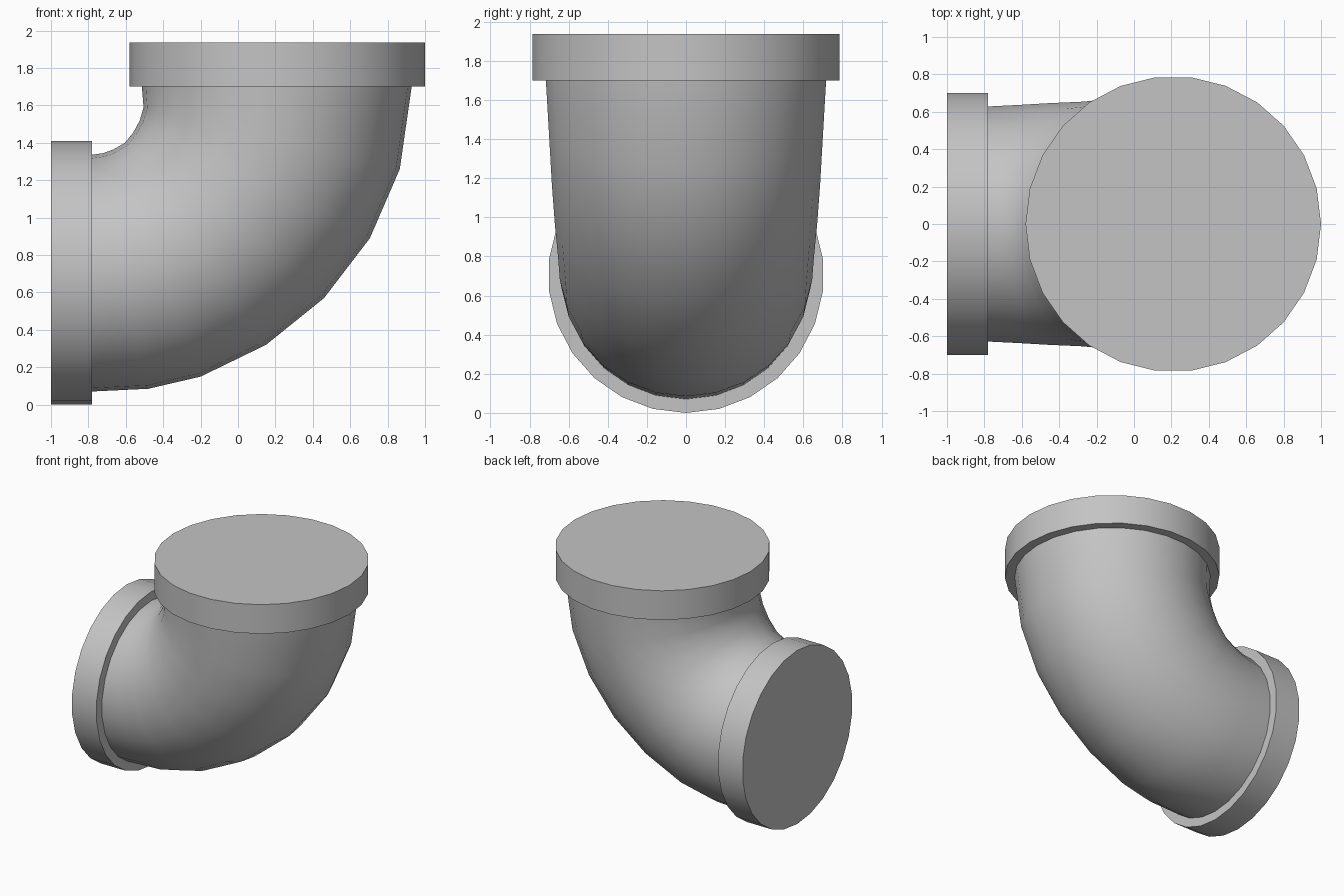
import bpy, bmesh
from math import cos, sin, pi, radians
from mathutils import Vector

cube = bpy.data.objects.get("Cube")
if cube:
    bpy.data.objects.remove(cube, do_unlink=True)

SIDES = 26
grey = bpy.data.materials.new("pipe grey")
grey.use_nodes = True
grey.diffuse_color = (0.55, 0.55, 0.55, 1)
grey.node_tree.nodes["Principled BSDF"].inputs["Base Color"].default_value = grey.diffuse_color


def loft(name, rings):
    """Skin round sections, each given by outer point, inner point and half width."""
    bm = bmesh.new()
    loops = []
    for outer, inner, half in rings:
        a, b = Vector((outer[0], 0, outer[1])), Vector((inner[0], 0, inner[1]))
        mid, arm, side = (a + b) / 2, (a - b) / 2, Vector((0, half, 0))
        loops.append([bm.verts.new(mid + arm * cos(t) + side * sin(t))
                      for t in (2 * pi * i / SIDES for i in range(SIDES))])
    for lo, hi in zip(loops, loops[1:]):
        for i in range(SIDES):
            j = (i + 1) % SIDES
            bm.faces.new((lo[i], lo[j], hi[j], hi[i]))
    bm.faces.new(loops[0])
    bm.faces.new(loops[-1])
    bmesh.ops.recalc_face_normals(bm, faces=bm.faces)
    mesh = bpy.data.meshes.new(name)
    bm.to_mesh(mesh)
    bm.free()
    mesh.materials.append(grey)
    obj = bpy.data.objects.new(name, mesh)
    bpy.context.collection.objects.link(obj)
    bpy.ops.object.select_all(action='DESELECT')
    obj.select_set(True)
    bpy.context.view_layer.objects.active = obj
    bpy.ops.object.shade_smooth_by_angle(angle=radians(40))


# Tapered elbow: outer and inner bend points from top to side opening
outer = [(0.93, 1.71), (0.865, 1.26), (0.705, 0.89), (0.46, 0.57),
         (0.15, 0.32), (-0.20, 0.15), (-0.48, 0.085), (-0.79, 0.07)]
inner = [(-0.515, 1.71), (-0.505, 1.59), (-0.525, 1.52), (-0.56, 1.455),
         (-0.605, 1.40), (-0.665, 1.365), (-0.72, 1.345), (-0.79, 1.335)]
loft("elbow_pipe", [(o, i, (Vector(o) - Vector(i)).length / 2)
                    for o, i in zip(outer, inner)])

# Collars closing both ends
loft("top_collar", [((1.0, z), (-0.58, z), 0.79) for z in (1.70, 1.937)])
loft("side_collar", [((x, 0), (x, 1.41), 0.705) for x in (-1.0, -0.78)])
